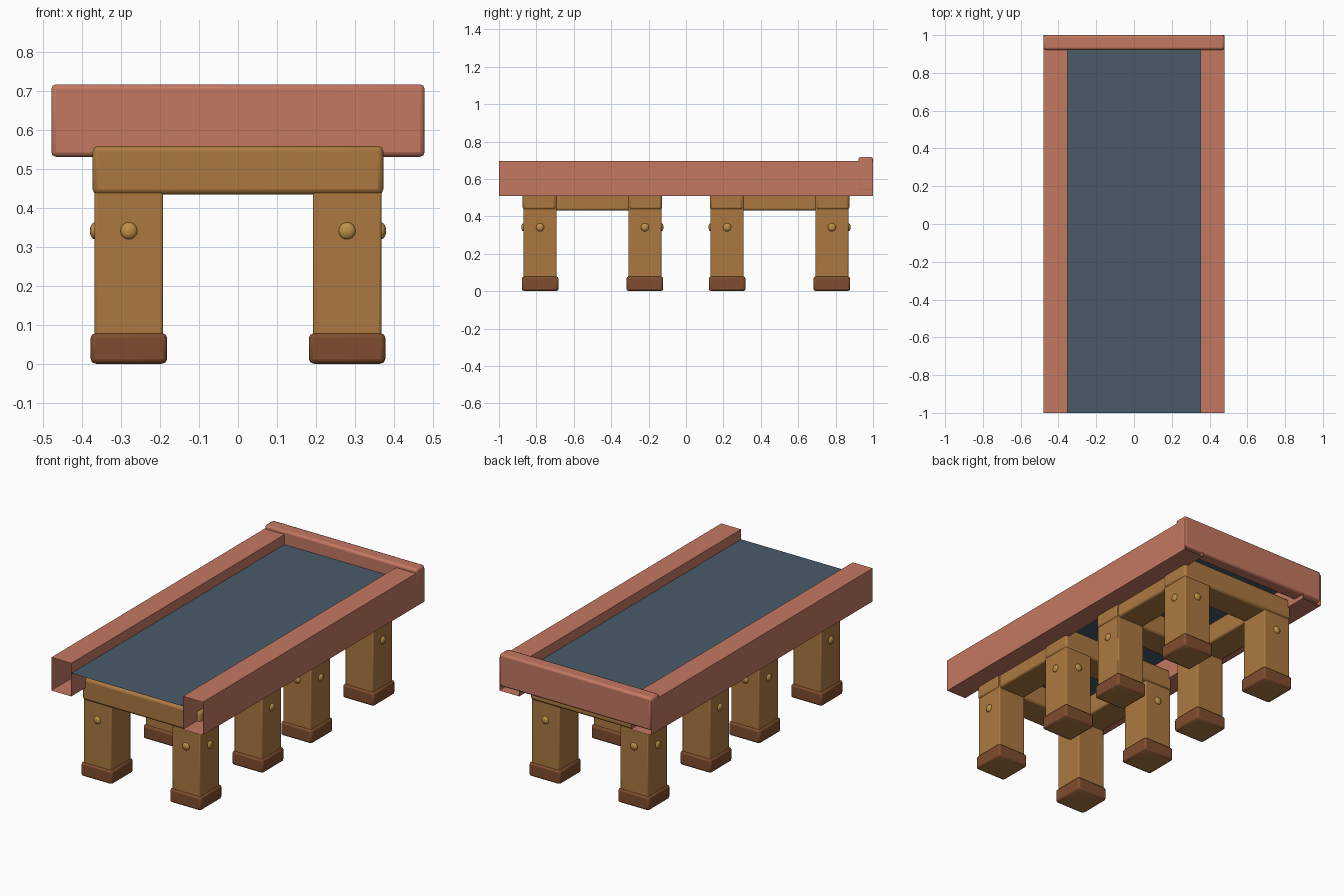
import bpy, bmesh, math
from mathutils import Matrix

if "Cube" in bpy.data.objects:
    bpy.data.objects.remove(bpy.data.objects["Cube"])


def material(name, srgb):
    m = bpy.data.materials.new(name)
    lin = [((c / 255 + 0.055) / 1.055) ** 2.4 for c in srgb]
    m.diffuse_color = (*lin, 1)
    m.use_nodes = True
    m.node_tree.nodes["Principled BSDF"].inputs["Base Color"].default_value = m.diffuse_color
    return m


PINK = material("red_painted_metal", (196, 120, 97))
BELT = material("slate_rubber", (73, 91, 105))
WOOD = material("golden_wood", (172, 121, 65))
FOOT = material("brown_boot", (128, 77, 46))
BOLT = material("brass", (190, 144, 70))


def make(name, bm, mat, bevel=0.0, smooth=True):
    me = bpy.data.meshes.new(name)
    bm.to_mesh(me)
    bm.free()
    me.materials.append(mat)
    ob = bpy.data.objects.new(name, me)
    bpy.context.collection.objects.link(ob)
    if bevel:
        b = ob.modifiers.new("bevel", 'BEVEL')
        b.width, b.segments = bevel, 2
    if smooth:
        bpy.ops.object.select_all(action='DESELECT')
        ob.select_set(True)
        bpy.context.view_layer.objects.active = ob
        bpy.ops.object.shade_smooth_by_angle(angle=math.radians(50))
    return ob


def box(name, x, y, z, mat, bevel=0.01):
    bm = bmesh.new()
    bmesh.ops.create_cube(bm, size=1)
    for v in bm.verts:
        v.co = [(r[0] + r[1]) / 2 + c * (r[1] - r[0])
                for r, c in zip((x, y, z), v.co)]
    return make(name, bm, mat, bevel)


def bolt(name, pos, axis, sign):
    # rounded bolt head, flattened along the direction it faces
    bm = bmesh.new()
    bmesh.ops.create_uvsphere(bm, u_segments=16, v_segments=8, radius=0.022)
    scale = [1, 1, 1]
    scale[axis] = 0.6
    for v in bm.verts:
        v.co = [v.co[i] * scale[i] + pos[i] for i in range(3)]
    make(name, bm, BOLT)


# Side rails: thin-walled square tubes, open at both ends
for s, side in ((-1, "left"), (1, "right")):
    bm = bmesh.new()
    profile = [(0.352, 0.508), (0.478, 0.508), (0.478, 0.697), (0.352, 0.697)]
    rings = [[bm.verts.new((s * px, y, pz)) for px, pz in profile] for y in (-1, 1)]
    for i in range(4):
        j = (i + 1) % 4
        bm.faces.new((rings[0][i], rings[0][j], rings[1][j], rings[1][i]))
    if s < 0:
        bmesh.ops.reverse_faces(bm, faces=bm.faces[:])
    make(side + "_rail", bm, PINK, smooth=False)

# Belt surface: a thin sheet between the rails
bm = bmesh.new()
bmesh.ops.create_grid(bm, x_segments=1, y_segments=1, size=1,
                      matrix=Matrix.Translation((0, 0, 0.64)))
for v in bm.verts:
    v.co.x *= 0.352
    v.co.y = -1 if v.co.y < 0 else 0.97
make("belt", bm, BELT, smooth=False)

# End stop board
box("end_board", (-0.479, 0.479), (0.922, 1.0), (0.532, 0.718), PINK, 0.012)

# Two wooden trestles, each with a ring of beams and four legs
for yc, tag in ((-0.5, "front"), (0.5, "back")):
    for s in (-1, 1):
        # cross beam
        ys = sorted((yc + s * 0.195, yc + s * 0.373))
        box(tag + "_cross_beam", (-0.373, 0.373), ys, (0.435, 0.56), WOOD, 0.014)
        # side beam
        xs = sorted((s * 0.193, s * 0.365))
        box(tag + "_side_beam", xs, (yc - 0.36, yc + 0.36), (0.433, 0.552), WOOD)
        for t in (-1, 1):
            lx, ly = s * 0.28, yc + t * 0.28
            box(tag + "_leg", (lx - 0.088, lx + 0.088), (ly - 0.088, ly + 0.088),
                (0.0, 0.52), WOOD, 0.006)
            box(tag + "_foot", (lx - 0.098, lx + 0.098), (ly - 0.098, ly + 0.098),
                (0.001, 0.079), FOOT, 0.012)
            bolt(tag + "_side_bolt", (s * 0.367, ly, 0.342), 0, s)
            bolt(tag + "_end_bolt", (lx, yc + t * 0.367, 0.342), 1, t)
